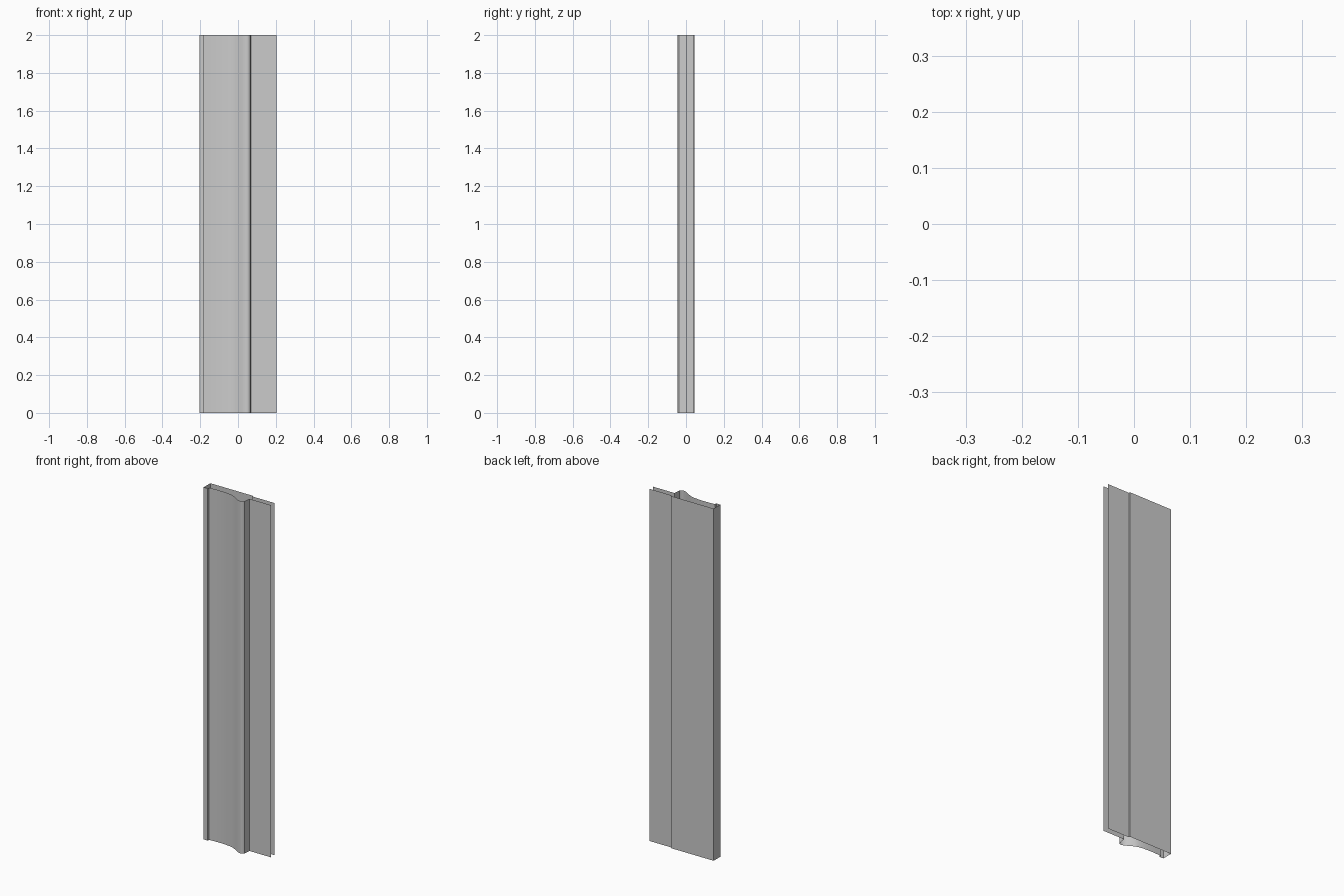
import bpy, bmesh
from math import radians
from mathutils import Vector

if "Cube" in bpy.data.objects:
    bpy.data.objects.remove(bpy.data.objects["Cube"])

H = 2.0

# front moulding: smooth bead between the groove and the lap flange
ctrl = [(-0.18, -0.003), (-0.12, -0.001), (-0.07, -0.003), (-0.03, -0.010),
        (0.0, -0.024), (0.025, -0.039), (0.042, -0.045), (0.056, -0.044), (0.065, -0.036)]


def smooth(pts, n=4):
    # Catmull-Rom sampling of the control points
    p = [Vector(q) for q in pts]
    p = [2 * p[0] - p[1]] + p + [2 * p[-1] - p[-2]]
    out = []
    for a, b, c, d in zip(p, p[1:], p[2:], p[3:]):
        for i in range(n):
            t = i / n
            out.append(0.5 * (2 * b + (c - a) * t + (2 * a - 5 * b + 4 * c - d) * t**2
                              + (3 * b - a - 3 * c + d) * t**3))
    return [tuple(v) for v in out] + [pts[-1]]


# open sheet section: back, left edge, lip, moulding, lap flange
profile = ([(0.203, 0.037), (0.065, 0.037), (0.063, 0.045),
            (-0.205, 0.045), (-0.205, -0.015), (-0.18, -0.015)]
           + smooth(ctrl) + [(0.069, 0.005), (0.203, 0.005)])

# extrude the section upright as a thin, open-ended sheet
bm = bmesh.new()
low = [bm.verts.new((x, y, 0)) for x, y in profile]
high = [bm.verts.new((x, y, H)) for x, y in profile]
for i in range(len(profile) - 1):
    bm.faces.new((low[i], high[i], high[i + 1], low[i + 1]))
bmesh.ops.recalc_face_normals(bm, faces=bm.faces)
mesh = bpy.data.meshes.new("moulded_panel")
bm.to_mesh(mesh)
bm.free()
panel = bpy.data.objects.new("moulded_panel", mesh)
bpy.context.collection.objects.link(panel)
bpy.context.view_layer.objects.active = panel
panel.select_set(True)
bpy.ops.object.shade_smooth_by_angle(angle=radians(30))
